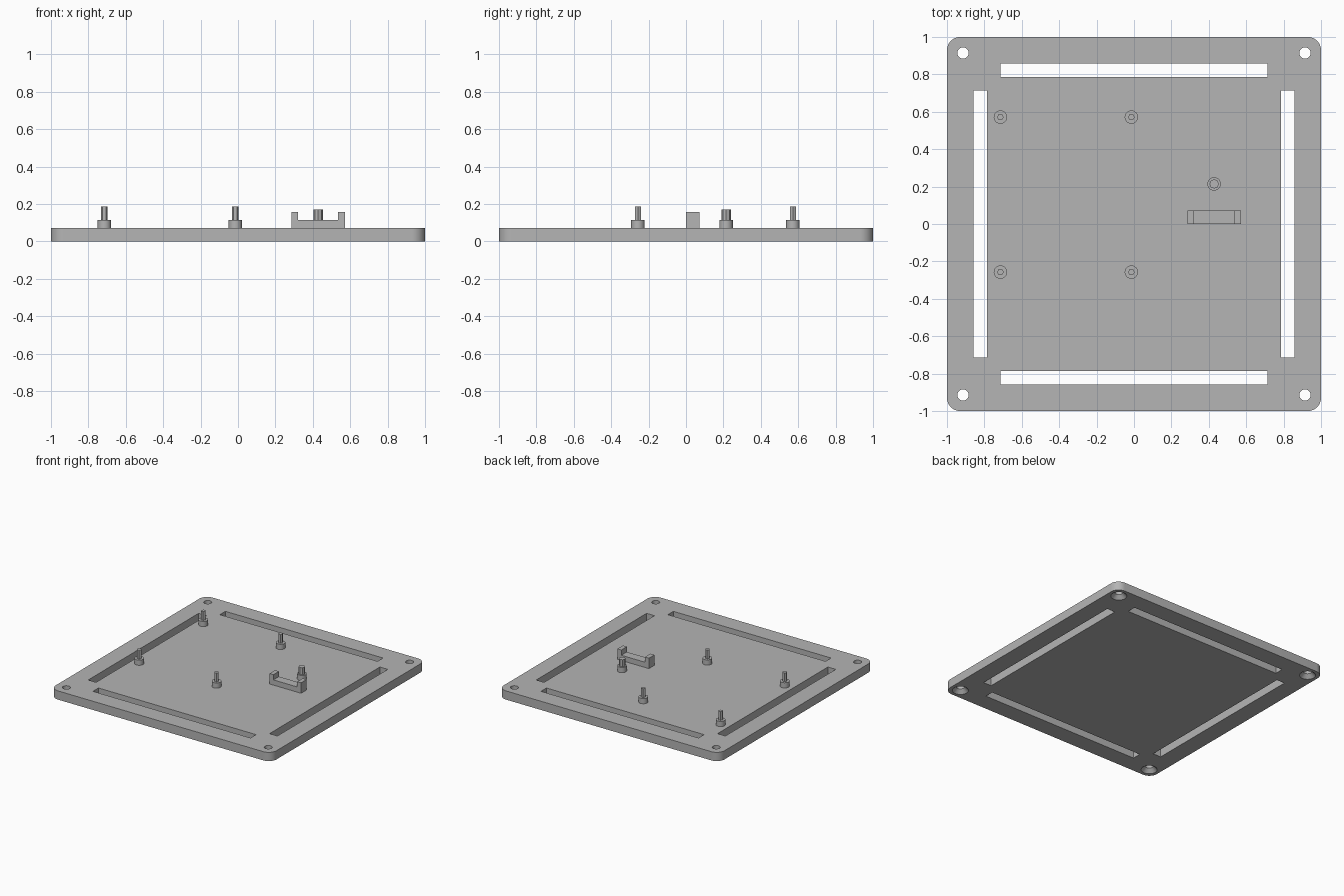
import bpy, bmesh, math

cube = bpy.data.objects.get("Cube")
if cube:
    bpy.data.objects.remove(cube, do_unlink=True)

U = 1 / 70  # one design unit in scene units
THICK = 5   # plate thickness in design units

grey = bpy.data.materials.new("plain grey")
grey.use_nodes = True
colour = (0.46, 0.46, 0.46, 1)
grey.diffuse_color = colour
grey.node_tree.nodes["Principled BSDF"].inputs["Base Color"].default_value = colour


def prism(name, outline, z0, z1, top_scale=1, centre=(0, 0)):
    """Closed solid from an outline about a centre, optionally tapered."""
    cx, cy = centre
    bm = bmesh.new()
    low = [bm.verts.new(((cx + x) * U, (cy + y) * U, z0 * U)) for x, y in outline]
    high = [bm.verts.new(((cx + x * top_scale) * U, (cy + y * top_scale) * U, z1 * U))
            for x, y in outline]
    n = len(outline)
    bm.faces.new(low[::-1])
    bm.faces.new(high)
    for i in range(n):
        j = (i + 1) % n
        bm.faces.new((low[i], low[j], high[j], high[i]))
    mesh = bpy.data.meshes.new(name)
    bm.to_mesh(mesh)
    bm.free()
    mesh.materials.append(grey)
    ob = bpy.data.objects.new(name, mesh)
    bpy.context.collection.objects.link(ob)
    return ob


def ring(r, n):
    return [(r * math.cos(math.tau * i / n), r * math.sin(math.tau * i / n)) for i in range(n)]


def rect(w, d):
    return [(-w / 2, -d / 2), (w / 2, -d / 2), (w / 2, d / 2), (-w / 2, d / 2)]


def rounded_square(half, r, steps):
    pts = []
    for q in range(4):
        mid = math.pi / 4 + q * math.pi / 2
        sx, sy = math.copysign(1, math.cos(mid)), math.copysign(1, math.sin(mid))
        for i in range(steps + 1):
            a = (q + i / steps) * math.pi / 2
            pts.append((sx * (half - r) + r * math.cos(a), sy * (half - r) + r * math.sin(a)))
    return pts


def smooth(ob):
    bpy.ops.object.select_all(action="DESELECT")
    ob.select_set(True)
    bpy.context.view_layer.objects.active = ob
    bpy.ops.object.shade_smooth_by_angle(angle=math.radians(30))


# Base plate with rounded corners
plate = prism("base_plate", rounded_square(70, 5, 10), 0, THICK)

# Edge slots and countersunk corner holes
cutters = []
for s in (-1, 1):
    cutters.append(prism("slot_cutter", rect(100, 5), -1, 6, centre=(0, s * 57.5)))
    cutters.append(prism("slot_cutter", rect(5, 100), -1, 6, centre=(s * 57.5, 0)))
    for t in (-1, 1):
        spot = (s * 64, t * 64)
        cutters.append(prism("hole_cutter", ring(2.1, 32), -1, 6, centre=spot))
        cutters.append(prism("countersink_cutter", ring(4.7, 32), -0.5, 2.3, 1.9 / 4.7, spot))

bpy.context.view_layer.objects.active = plate
for cutter in cutters:
    cutter.hide_render = True
    mod = plate.modifiers.new("cut", "BOOLEAN")
    mod.operation = "DIFFERENCE"
    mod.solver = "EXACT"
    mod.object = cutter
    bpy.ops.object.modifier_apply(modifier=mod.name)
for cutter in cutters:
    bpy.data.objects.remove(cutter, do_unlink=True)
smooth(plate)


# Standoffs with locating pins
def standoff(label, x, y, pin_r, pin_top, sides):
    smooth(prism(label + "_standoff", ring(2.5, 24), THICK, 8, centre=(x, y)))
    prism(label + "_pin", ring(pin_r, sides), 8, pin_top, centre=(x, y))


for side, x in (("right", -50), ("left", -1)):
    for end, y in (("front", -18), ("back", 40)):
        standoff(f"{end}_{side}", x, y, 1.25, 13, 6)
standoff("sensor", 30, 15, 1.75, 12, 8)

# U-shaped bracket
profile = [(20, 5), (40, 5), (40, 11), (37.5, 11), (37.5, 8), (22.5, 8), (22.5, 11), (20, 11)]
bracket = prism("bracket", profile, -5, 0)
bracket.rotation_euler.x = math.pi / 2
